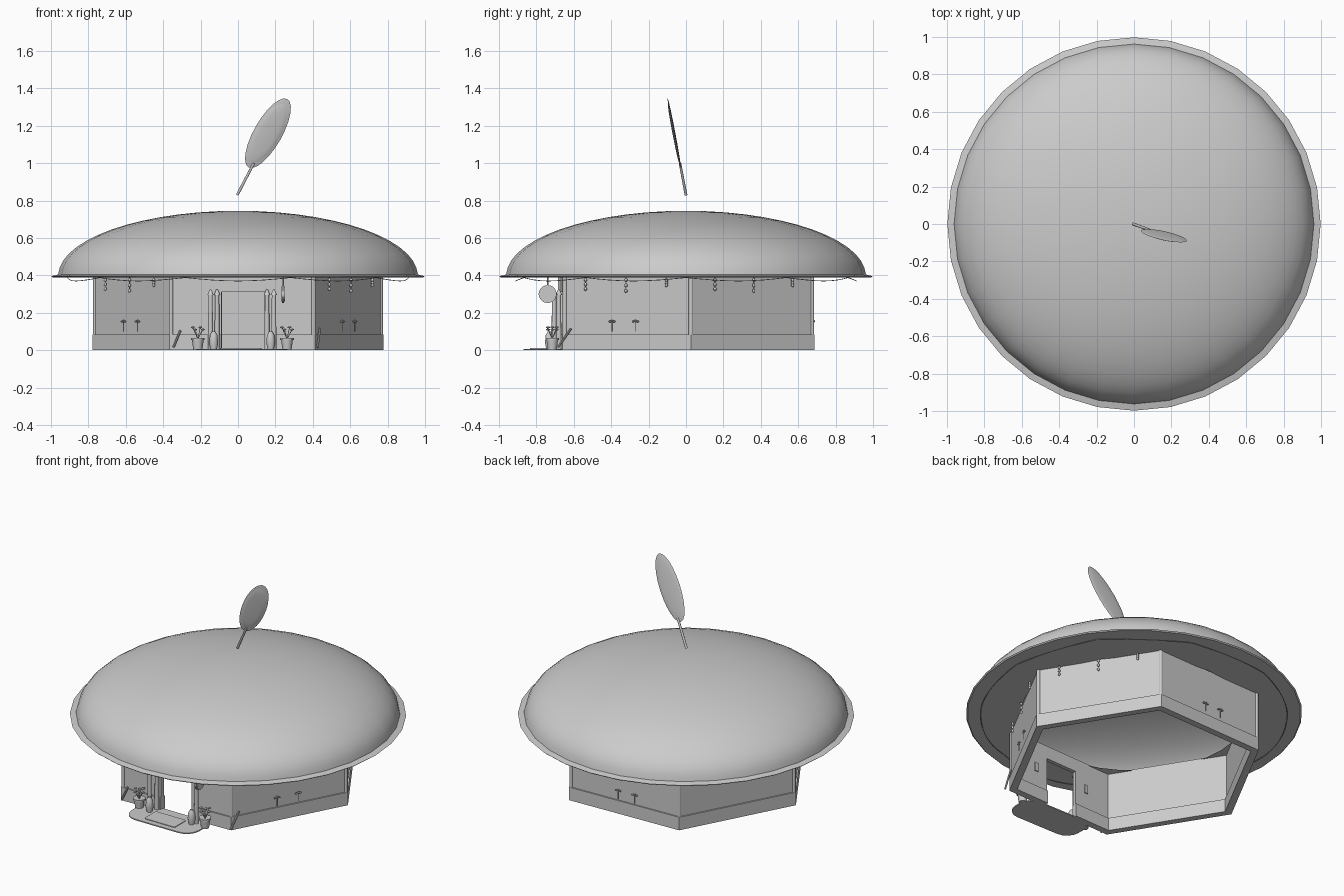
import bpy, bmesh, math
from math import sin, cos, pi, radians
from mathutils import Vector, Matrix

cube = bpy.data.objects.get("Cube")
if cube:
    bpy.data.objects.remove(cube)

mat = bpy.data.materials.new("plain_grey")
mat.use_nodes = True
GREY = (0.6, 0.6, 0.6, 1)
mat.diffuse_color = GREY
mat.node_tree.nodes["Principled BSDF"].inputs["Base Color"].default_value = GREY


def finish(name, bm, smooth=None, normals=True):
    if normals:
        bmesh.ops.recalc_face_normals(bm, faces=bm.faces)
    me = bpy.data.meshes.new(name)
    bm.to_mesh(me)
    bm.free()
    me.materials.append(mat)
    ob = bpy.data.objects.new(name, me)
    bpy.context.collection.objects.link(ob)
    if smooth:
        bpy.ops.object.select_all(action='DESELECT')
        ob.select_set(True)
        bpy.context.view_layer.objects.active = ob
        bpy.ops.object.shade_smooth_by_angle(angle=radians(smooth))
    return ob


def lathe(name, profile, sides, at=(0, 0, 0), smooth=40):
    bm = bmesh.new()
    vs = [bm.verts.new((r, 0, z)) for r, z in profile]
    es = [bm.edges.new(p) for p in zip(vs, vs[1:])]
    bmesh.ops.spin(bm, geom=vs + es, cent=(0, 0, 0), axis=(0, 0, 1),
                   angle=2 * pi, steps=sides)
    bmesh.ops.remove_doubles(bm, verts=bm.verts, dist=1e-4)
    bmesh.ops.translate(bm, verts=bm.verts, vec=at)
    return finish(name, bm, smooth)


def rod(bm, a, b, r0, r1=None, sides=8):
    a, b = Vector(a), Vector(b)
    m = Matrix.Translation((a + b) / 2) @ (b - a).to_track_quat('Z', 'Y').to_matrix().to_4x4()
    bmesh.ops.create_cone(bm, cap_ends=True, segments=sides, radius1=r0,
                          radius2=r0 if r1 is None else r1, depth=(b - a).length, matrix=m)


def blob(bm, at, size):
    bmesh.ops.create_icosphere(bm, subdivisions=1, radius=1,
                               matrix=Matrix.Translation(at) @ Matrix.Diagonal((*size, 1)))


def prism(name, outline, z0, z1):
    bm = bmesh.new()
    f = bm.faces.new([bm.verts.new((x, y, z0)) for x, y in outline])
    up = bmesh.ops.extrude_face_region(bm, geom=[f])["geom"]
    bmesh.ops.translate(bm, vec=(0, 0, z1 - z0),
                        verts=[v for v in up if isinstance(v, bmesh.types.BMVert)])
    return finish(name, bm)


# Hexagonal walls: side s runs between two corners, t is the distance along it
def hexpt(side, t, r):
    a, b = (Vector((r * cos(radians(2 + 60 * k)), r * sin(radians(2 + 60 * k))))
            for k in (side, side + 1))
    return a.lerp(b, t)


def wall(name, side, t0, t1, z0, z1, r_in, r_out):
    prism(name, [hexpt(side, t0, r_out), hexpt(side, t1, r_out),
                 hexpt(side, t1, r_in), hexpt(side, t0, r_in)], z0, z1)


FRONT = 4
DOOR = (0.354, 0.663)
for s in range(6):
    spans = [(0, DOOR[0]), (DOOR[1], 1)] if s == FRONT else [(0, 1)]
    for t0, t1 in spans:
        wall("wall", s, t0, t1, 0.08, 0.395, 0.738, 0.768)
        wall("wall_base", s, t0, t1, 0.0, 0.085, 0.728, 0.778)
wall("door_header", FRONT, *DOOR, 0.31, 0.395, 0.738, 0.768)

bm = bmesh.new()
for s in range(6):
    x, y = hexpt(s, 0, 0.763)
    rod(bm, (x, y, 0.08), (x, y, 0.395), 0.012)
finish("corner_posts", bm, 50)

# Domed roof with flared rim and flat eaves
dome = [(0.96 * sin(k * pi / 28), 0.4 + 0.345 * cos(k * pi / 28)) for k in range(14)]
lathe("dome_roof", dome + [(0.962, 0.405)], 32)
lathe("roof_rim", [(0.955, 0.406), (0.998, 0.396), (0.99, 0.389), (0.675, 0.389)], 32, smooth=20)

# Sagging string under the eaves
bm = bmesh.new()
def string_pt(k):
    a = k * 2 * pi / 80
    return (0.91 * cos(a), 0.91 * sin(a), 0.388 - 0.018 * abs(sin(5 * a)))
for k in range(80):
    rod(bm, string_pt(k), string_pt(k + 1), 0.002, sides=4)
finish("eaves_string", bm)

# Stem and leaf floating above the roof
def lean(x, z):
    return Vector((x, -0.19 * (z - 0.83), z))

bm = bmesh.new()
rod(bm, lean(-0.004, 0.83), lean(0.085, 1.0), 0.008, 0.007)
finish("leaf_stem", bm, 50)

axis = (lean(0.265, 1.345) - lean(0.055, 0.975)).normalized()
normal = Vector((0, -1, -0.19)).normalized()
side = axis.cross(normal)
frame = Matrix((side, axis, normal)).transposed().to_4x4()
bm = bmesh.new()
for off, grow in ((0, 1), (0.004, 0.85)):
    bmesh.ops.create_uvsphere(bm, u_segments=24, v_segments=8, radius=1,
        matrix=Matrix.Translation(lean(0.16, 1.16) + normal * off) @ frame
        @ Matrix.Diagonal((0.075 * grow, 0.213 * grow, 0.006, 1)))
finish("leaf", bm, 60)

# Hanging bead strands and wall flowers
beads, flowers = bmesh.new(), bmesh.new()
for s in (0, 2, 3, 5):
    for t, drop in ((0.19, 0.0), (0.5, 0.01), (0.81, -0.02)):
        x, y = hexpt(s, t, 0.79)
        rod(beads, (x, y, 0.39), (x, y, 0.32 - drop), 0.0015, sides=4)
        for k in range(3):
            blob(beads, (x, y, 0.375 - k * (0.024 + drop / 2)), (0.009, 0.009, 0.011))
finish("bead_strands", beads, 60)

for s, ts in ((5, (0.39, 0.57)), (3, (0.41, 0.59)), (1, (0.45, 0.6))):
    for t in ts:
        x, y = hexpt(s, t, 0.785)
        rod(flowers, (x, y, 0.1), (x, y, 0.155), 0.002, sides=5)
        along = (hexpt(s, 1, 1) - hexpt(s, 0, 1)).normalized()
        for k in (-1, 0, 1):
            p = Vector((x, y)) + along * 0.013 * k
            blob(flowers, (p.x, p.y, 0.157 - 0.004 * abs(k)), (0.009, 0.009, 0.006))
finish("wall_flowers", flowers)

# Door columns with pointed caps and vase-shaped feet
bm = bmesh.new()
for x, y in ((-0.147, -0.705), (-0.112, -0.68), (0.155, -0.68), (0.192, -0.705)):
    rod(bm, (x, y, 0), (x, y, 0.30), 0.014, 0.012, 10)
    rod(bm, (x, y, 0.295), (x, y, 0.325), 0.018, 0.004, 10)
finish("door_columns", bm, 40)
vase = [(0, 0), (0.016, 0), (0.024, 0.04), (0.02, 0.08), (0.009, 0.1), (0, 0.1)]
for x in (-0.13, 0.175):
    lathe("column_foot", vase, 12, (x, -0.73, 0))

# Flower pots with leafy plants
pot = [(0, 0), (0.024, 0), (0.031, 0.053), (0.037, 0.053), (0.037, 0.066), (0.03, 0.066), (0, 0.058)]
for x in (-0.215, 0.262):
    lathe("flower_pot", pot, 14, (x, -0.715, 0), 30)
    bm = bmesh.new()
    for k in range(6):
        a = k * pi / 3
        tip = (x + 0.027 * cos(a), -0.715 + 0.027 * sin(a), 0.11 + 0.012 * (k % 2))
        rod(bm, (x, -0.715, 0.06), tip, 0.002, sides=4)
        blob(bm, tip, (0.012, 0.012, 0.006))
    finish("pot_plant", bm)

# Rounded doorstep with a mat
def rounded(cx, cy, hx, hy, r):
    pts = []
    for q, (sx, sy) in enumerate(((1, 1), (-1, 1), (-1, -1), (1, -1))):
        for k in range(5):
            a = (q + k / 4) * pi / 2
            pts.append((cx + sx * (hx - r) + r * cos(a), cy + sy * (hy - r) + r * sin(a)))
    return pts

prism("doorstep", rounded(0.02, -0.76, 0.245, 0.11, 0.09), 0, 0.007)
prism("door_mat", rounded(0.015, -0.775, 0.11, 0.06, 0.01), 0.006, 0.011)

# Round hanging sign beside the door
bm = bmesh.new()
rod(bm, (0.236, -0.74, 0.3), (0.246, -0.74, 0.3), 0.048, sides=20)
rod(bm, (0.232, -0.74, 0.3), (0.25, -0.74, 0.3), 0.04, sides=20)
rod(bm, (0.241, -0.74, 0.345), (0.241, -0.74, 0.39), 0.004)
finish("hanging_sign", bm, 40)

# Slanted twigs at the front corners and small frames inside the door wall
bm = bmesh.new()
rod(bm, (-0.345, -0.71, 0.015), (-0.308, -0.70, 0.105), 0.006)
rod(bm, (0.425, -0.685, 0.015), (0.438, -0.615, 0.115), 0.006)
finish("corner_twigs", bm)
for t in (0.24, 0.78):
    wall("inner_frame", FRONT, t - 0.018, t + 0.018, 0.19, 0.245, 0.73, 0.739)
